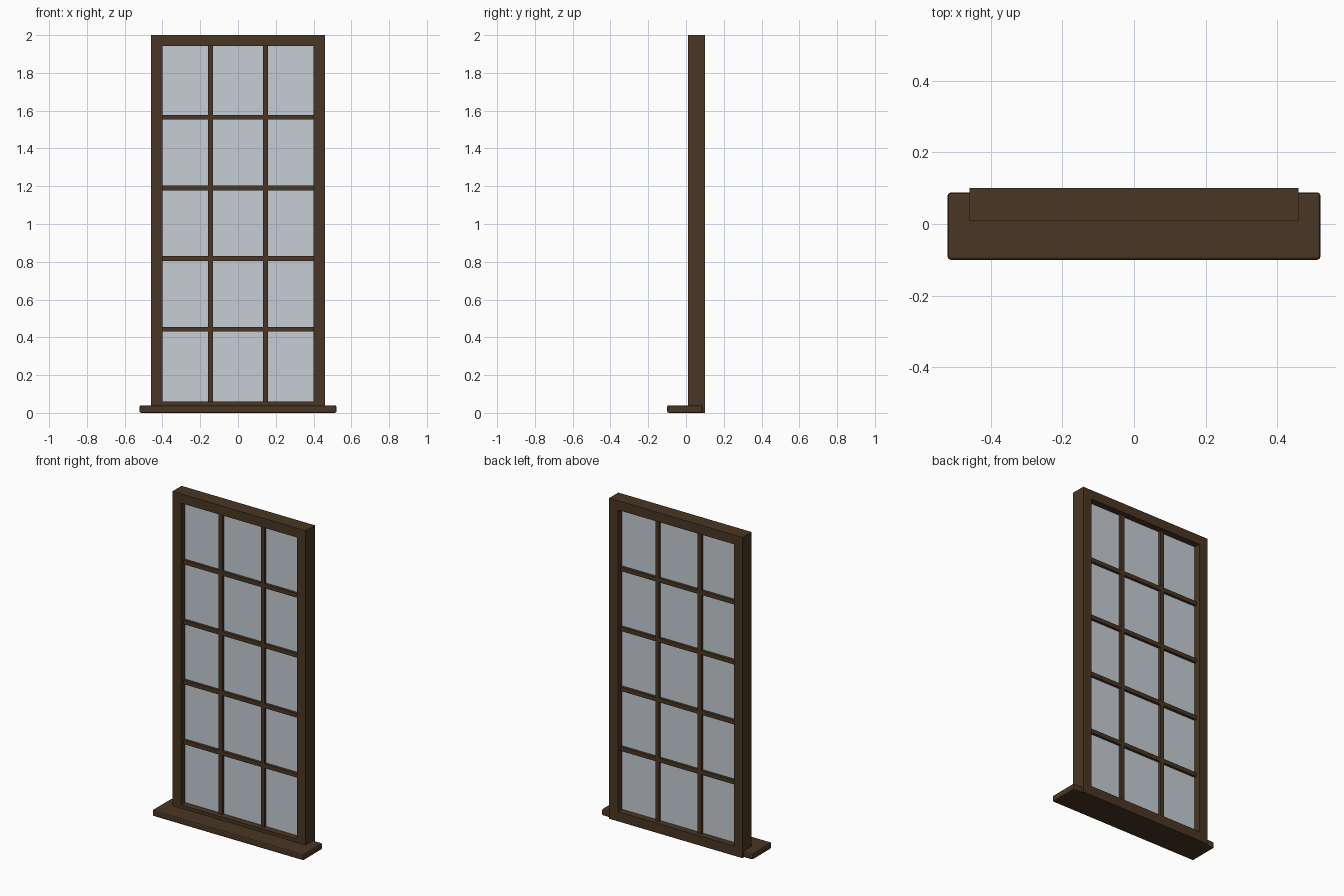
import bpy, bmesh

if "Cube" in bpy.data.objects:
    bpy.data.objects.remove(bpy.data.objects["Cube"])


def material(name, rgb):
    m = bpy.data.materials.new(name)
    m.diffuse_color = (*rgb, 1.0)
    m.use_nodes = True
    m.node_tree.nodes["Principled BSDF"].inputs["Base Color"].default_value = m.diffuse_color
    return m


WOOD = material("dark_wood", (0.067, 0.037, 0.017))
GLASS = material("pale_glass", (0.56, 0.61, 0.66))


def add_object(name, bm, mat):
    bmesh.ops.recalc_face_normals(bm, faces=bm.faces)
    mesh = bpy.data.meshes.new(name)
    bm.to_mesh(mesh)
    bm.free()
    mesh.materials.append(mat)
    ob = bpy.data.objects.new(name, mesh)
    bpy.context.collection.objects.link(ob)
    return ob


def box(name, x, y, z, mat):
    """Box from (min, max) pairs."""
    bm = bmesh.new()
    bmesh.ops.create_cube(bm, size=1)
    for v in bm.verts:
        for i, (a, b) in enumerate((x, y, z)):
            v.co[i] = a if v.co[i] < 0 else b
    return add_object(name, bm, mat)


# Outer frame: one rectangular ring, extruded in depth
def rect(x, z0, z1):
    return [(-x, z0), (x, z0), (x, z1), (-x, z1)]


FRONT, BACK = 0.01, 0.10
bm = bmesh.new()
outer = [bm.verts.new((x, FRONT, z)) for x, z in rect(0.46, 0.0, 2.0)]
inner = [bm.verts.new((x, FRONT, z)) for x, z in rect(0.40, 0.06, 1.942)]
ring = [bm.faces.new((outer[i], outer[(i + 1) % 4], inner[(i + 1) % 4], inner[i]))
        for i in range(4)]
ext = bmesh.ops.extrude_face_region(bm, geom=ring, use_keep_orig=True)
for v in ext["geom"]:
    if isinstance(v, bmesh.types.BMVert):
        v.co.y = BACK
add_object("window_frame", bm, WOOD)

# Glazing bars
BAR = (0.035, 0.075)
HALF = 0.013
for side, x in (("left", -0.146), ("right", 0.146)):
    box(f"vertical_bar_{side}", (x - HALF, x + HALF), BAR, (0.055, 1.945), WOOD)
for i in range(4):
    z = 0.443 + 0.374 * i
    box(f"horizontal_bar_{i + 1}", (-0.405, 0.405), BAR, (z - HALF, z + HALF), WOOD)

# Glass sheet behind and in front of which the bars stand proud
box("glass_pane", (-0.405, 0.405), (0.051, 0.059), (0.055, 1.945), GLASS)

# Sill board with softened edges
sill = box("window_sill", (-0.521, 0.521), (-0.10, 0.088), (0.0, 0.04), WOOD)
bev = sill.modifiers.new("soft_edges", "BEVEL")
bev.width = 0.008
bev.segments = 2
